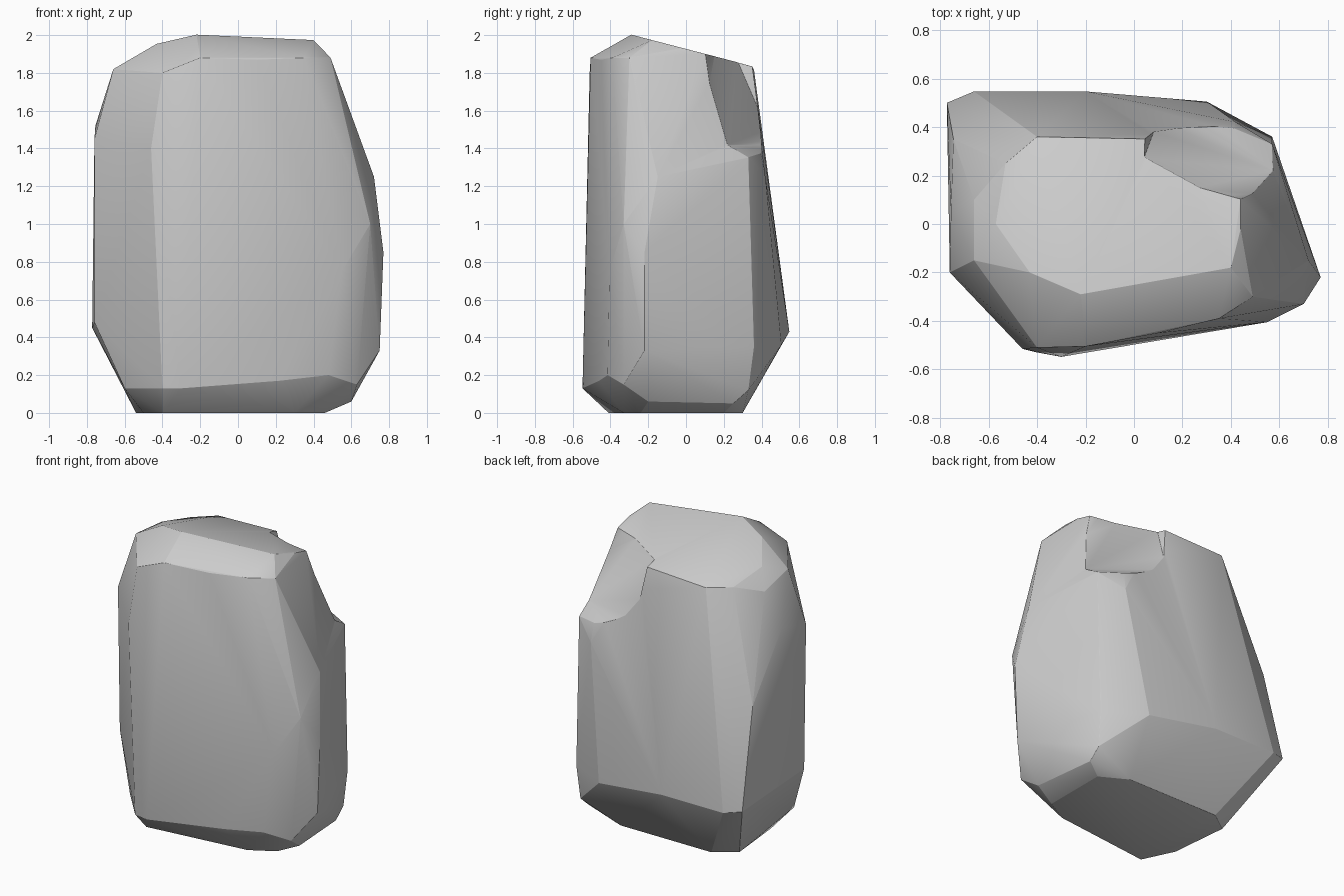
import bpy, bmesh, math

if "Cube" in bpy.data.objects:
    bpy.data.objects.remove(bpy.data.objects["Cube"])


def hull_object(name, points):
    """Convex faceted chunk around a few corner points."""
    bm = bmesh.new()
    for p in points:
        bm.verts.new(p)
    res = bmesh.ops.convex_hull(bm, input=bm.verts[:])
    junk = [g for g in res["geom_interior"] if isinstance(g, bmesh.types.BMVert)]
    bmesh.ops.delete(bm, geom=junk, context='VERTS')
    bmesh.ops.recalc_face_normals(bm, faces=bm.faces[:])
    me = bpy.data.meshes.new(name)
    bm.to_mesh(me)
    bm.free()
    ob = bpy.data.objects.new(name, me)
    bpy.context.collection.objects.link(ob)
    return ob


def on_top(x, y):
    """Point on the sloping top facet, which droops towards the left."""
    return (x, y, 1.927 - 0.26 * y - 0.25 * max(0, -.33 - x))


# Ground facet
base = [(x, y, 0) for x, y in [(-.5, -.2), (-.4, -.41), (.3, -.33), (.46, -.24),
                               (.46, .2), (.28, .3), (-.4, .3), (-.54, .2)]]
# Lower corners where the sides break towards the ground
lower = [(-.4, -.53, .13), (-.3, -.548, .13), (.22, -.46, .17), (.48, -.415, .2),
         (.63, -.33, .15), (.75, -.22, .33), (.6, -.2, .06), (.56, .25, .05),
         (.56, .33, .12), (-.6, -.3, .13), (-.76, -.18, .48), (-.772, .5, .45),
         (-.66, .547, .43), (-.2, .547, .43), (.3, .505, .36), (.57, .36, .35)]
# Side corners
sides = [(.77, -.22, .85), (.70, -.33, 1.0), (.55, -.405, .75), (.72, -.15, 1.25),
         (.57, .33, 1.35), (.42, .42, 1.25), (-.46, -.515, 1.4), (-.76, -.2, 1.45),
         (-.755, .05, 1.52), (-.745, .35, 1.1)]
# Shoulder under the top
shoulder = [(-.4, -.51, 1.8), (-.2, -.505, 1.88), (.1, -.45, 1.87), (.35, -.39, 1.88),
            (.49, -.3, 1.88), (-.66, -.15, 1.82), (-.66, .1, 1.76)]
# Top facet rim
top = [on_top(x, y) for x, y in [(-.4, .36), (.1, .35), (.38, .3), (.44, .1), (.44, -.02),
                                 (.4, -.18), (-.22, -.29), (-.43, -.2), (-.57, 0),
                                 (-.53, .25)]]
rock = hull_object("rock", base + lower + sides + shoulder + top)

# Broken-out notch at the back right of the top
notch = hull_object("notch_cutter", [
    (.04, .27, 1.87), (.27, .15, 1.89), (.45, .10, 1.9), (.10, .43, 1.5),
    (.30, .39, 1.42), (.57, .22, 1.42), (.04, .6, 1.85), (.8, .6, 1.1), (.7, .10, 1.6),
    (.04, .27, 2.2), (.27, .15, 2.2), (.45, .10, 2.2), (.7, .1, 2.2), (.04, .6, 2.2)])
cut = rock.modifiers.new("notch", 'BOOLEAN')
cut.operation = 'DIFFERENCE'
cut.solver = 'EXACT'
cut.object = notch

# Worn edges
worn = rock.modifiers.new("worn_edges", 'BEVEL')
worn.width = 0.015
worn.segments = 2
worn.limit_method = 'ANGLE'
worn.angle_limit = math.radians(20)

# Bake the modifiers and remove the cutter
dg = bpy.context.evaluated_depsgraph_get()
rock_mesh = bpy.data.meshes.new_from_object(rock.evaluated_get(dg))
rock.modifiers.clear()
rock.data = rock_mesh
bpy.data.objects.remove(notch)
bpy.context.view_layer.objects.active = rock
rock.select_set(True)
bpy.ops.object.shade_smooth_by_angle(angle=math.radians(25))
